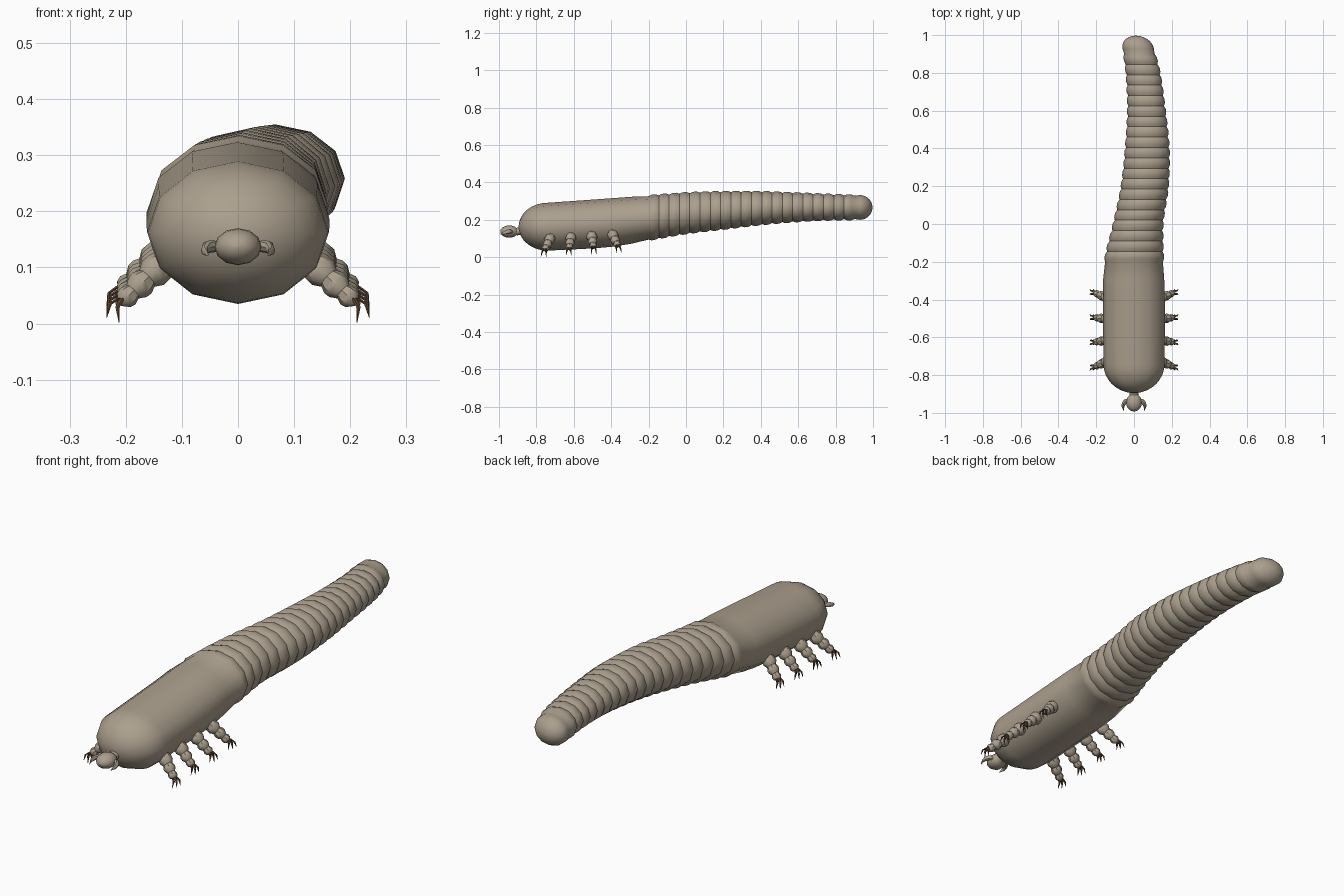
import bpy, bmesh
from math import sin, cos, pi, radians
from mathutils import Vector

old = bpy.data.objects.get("Cube")
if old:
    bpy.data.objects.remove(old, do_unlink=True)


def material(name, color):
    m = bpy.data.materials.new(name)
    m.use_nodes = True
    m.diffuse_color = (*color, 1)
    m.node_tree.nodes["Principled BSDF"].inputs["Base Color"].default_value = (*color, 1)
    return m


skin = material("dusty tan skin", (0.41, 0.35, 0.27))
horn = material("dark brown claw", (0.11, 0.06, 0.035))


def loft(name, rows, u, v, sides, mat):
    """Skin a closed tube through rows of (centre, radius along u, radius along v)."""
    u, v = Vector(u), Vector(v)
    bm = bmesh.new()
    rings = []
    for centre, ru, rv in rows:
        angles = [2 * pi * i / sides for i in range(sides)]
        rings.append([bm.verts.new(Vector(centre) + u * ru * sin(a) + v * rv * cos(a))
                      for a in angles])
    for a, b in zip(rings, rings[1:]):
        for i in range(sides):
            j = (i + 1) % sides
            bm.faces.new((a[i], a[j], b[j], b[i]))
    bm.faces.new(rings[0])
    bm.faces.new(rings[-1])
    bmesh.ops.recalc_face_normals(bm, faces=bm.faces)
    mesh = bpy.data.meshes.new(name)
    bm.to_mesh(mesh)
    bm.free()
    mesh.materials.append(mat)
    obj = bpy.data.objects.new(name, mesh)
    bpy.context.collection.objects.link(obj)
    bpy.ops.object.select_all(action='DESELECT')
    obj.select_set(True)
    bpy.context.view_layer.objects.active = obj
    bpy.ops.object.shade_smooth_by_angle(angle=radians(40))
    return obj


# Body stations: y, centre x, centre z, half width, half height
stations = [
    (-0.74, 0, 0.163, 0.162, 0.128),
    (-0.4, 0, 0.185, 0.163, 0.13),
    (-0.2, 0, 0.21, 0.157, 0.12),
    (0, 0.022, 0.235, 0.132, 0.11),
    (0.2, 0.057, 0.25, 0.125, 0.101),
    (0.4, 0.07, 0.262, 0.116, 0.089),
    (0.6, 0.066, 0.267, 0.1, 0.077),
    (0.8, 0.048, 0.267, 0.09, 0.068),
    (0.93, 0.022, 0.266, 0.083, 0.066),
]


def slope(i, k):
    a, b = stations[max(i - 1, 0)], stations[min(i + 1, len(stations) - 1)]
    return (b[k] - a[k]) / (b[0] - a[0])


def body_row(y, bulge=0):
    """Smoothly interpolated body section at y."""
    i = max(n for n in range(len(stations) - 1) if stations[n][0] <= y or n == 0)
    a, b = stations[i], stations[i + 1]
    h = b[0] - a[0]
    t = (y - a[0]) / h
    x, z, rx, rz = [
        (1 + 2 * t) * (1 - t) ** 2 * a[k] + t * (1 - t) ** 2 * h * slope(i, k)
        + t * t * (3 - 2 * t) * b[k] + t * t * (t - 1) * h * slope(i + 1, k)
        for k in range(1, 5)]
    return (x, y, z), rx + bulge, rz + bulge


# Body: round front, plain trunk, ringed tail, round end
rows = []
for n in range(8):
    a = pi / 2 * (n + 0.15) / 8
    rows.append(((0, -0.74 - 0.155 * cos(a), 0.163), 0.162 * sin(a), 0.128 * sin(a)))
rows += [body_row(-0.74 + 0.09 * n) for n in range(6)]
rings, pitch = 20, 0.055
for n in range(rings):
    for t, bulge in ((0, -0.004), (0.3, 0.003), (0.7, 0.003)):
        rows.append(body_row(-0.2 + pitch * (n + t), bulge))
rows.append(body_row(0.9, -0.004))
for n in range(8):
    a = pi / 2 * n / 7.2
    rows.append(((0.022 - 0.012 * sin(a), 0.93 + 0.067 * sin(a), 0.266),
                 0.083 * cos(a), 0.066 * cos(a)))
loft("body", rows, (1, 0, 0), (0, 0, 1), 12, skin)

# Head: small egg narrowing into a neck
rows = [((0, -0.87, 0.14), 0.02, 0.018), ((0, -0.9, 0.138), 0.025, 0.021)]
for n in range(9):
    a = pi * (0.2 + 0.79 * n / 8)
    rows.append(((0, -0.945 - 0.048 * -cos(a), 0.137), 0.042 * sin(a), 0.033 * sin(a)))
loft("head", rows, (1, 0, 0), (0, 0, 1), 12, skin)

for side, label in ((1, "left"), (-1, "right")):
    # Mandible curving outwards and forwards
    path = [(0.03, -0.93, 0.136, 0.008), (0.045, -0.938, 0.138, 0.011),
            (0.056, -0.953, 0.136, 0.011), (0.06, -0.972, 0.13, 0.008),
            (0.054, -0.99, 0.123, 0.002)]
    loft(label + "_mandible", [((side * x, y, z), r, r) for x, y, z, r in path],
         (side * 0.75, 0.65, 0), (0, 0, 1), 8, skin)

    # Four knobbly legs fanned forwards to backwards
    for n in range(4):
        y = -0.72 + 0.107 * n
        fan = -0.035 + 0.023 * n
        lift = 0.007 * n
        hip = Vector((side * 0.125, y, 0.115 + lift))
        foot = Vector((side * 0.208, y + fan, 0.038 + lift))
        axis = (foot - hip).normalized()
        u = axis.cross(Vector((0, 1, 0))).normalized()
        v = axis.cross(u)
        knobs = [(0, 0.022), (0.16, 0.028), (0.32, 0.029), (0.45, 0.02), (0.55, 0.025),
                 (0.65, 0.024), (0.76, 0.016), (0.86, 0.02), (0.95, 0.017), (1.03, 0.006)]
        loft(f"{label}_leg_{n + 1}", [(hip.lerp(foot, t), r, r) for t, r in knobs],
             u, v, 8, skin)
        # Claws
        for c, (out, along) in enumerate(((0.026, -0.011), (0.026, 0.011),
                                          (0.004, -0.012), (0.004, 0.012))):
            base = foot + Vector((side * (out * 0.3 - 0.004), along * 0.5, 0.008))
            tip = foot + Vector((side * out, along * 1.2 + fan * 0.2, -0.038 + out * 0.4))
            knee = base.lerp(tip, 0.5) + Vector((side * 0.006, 0, 0.006))
            loft(f"{label}_claw_{n + 1}_{c + 1}",
                 [(base, 0.006, 0.006), (knee, 0.0045, 0.0045), (tip, 0.0006, 0.0006)],
                 (1, 0, 0), (0, 1, 0), 6, horn)
